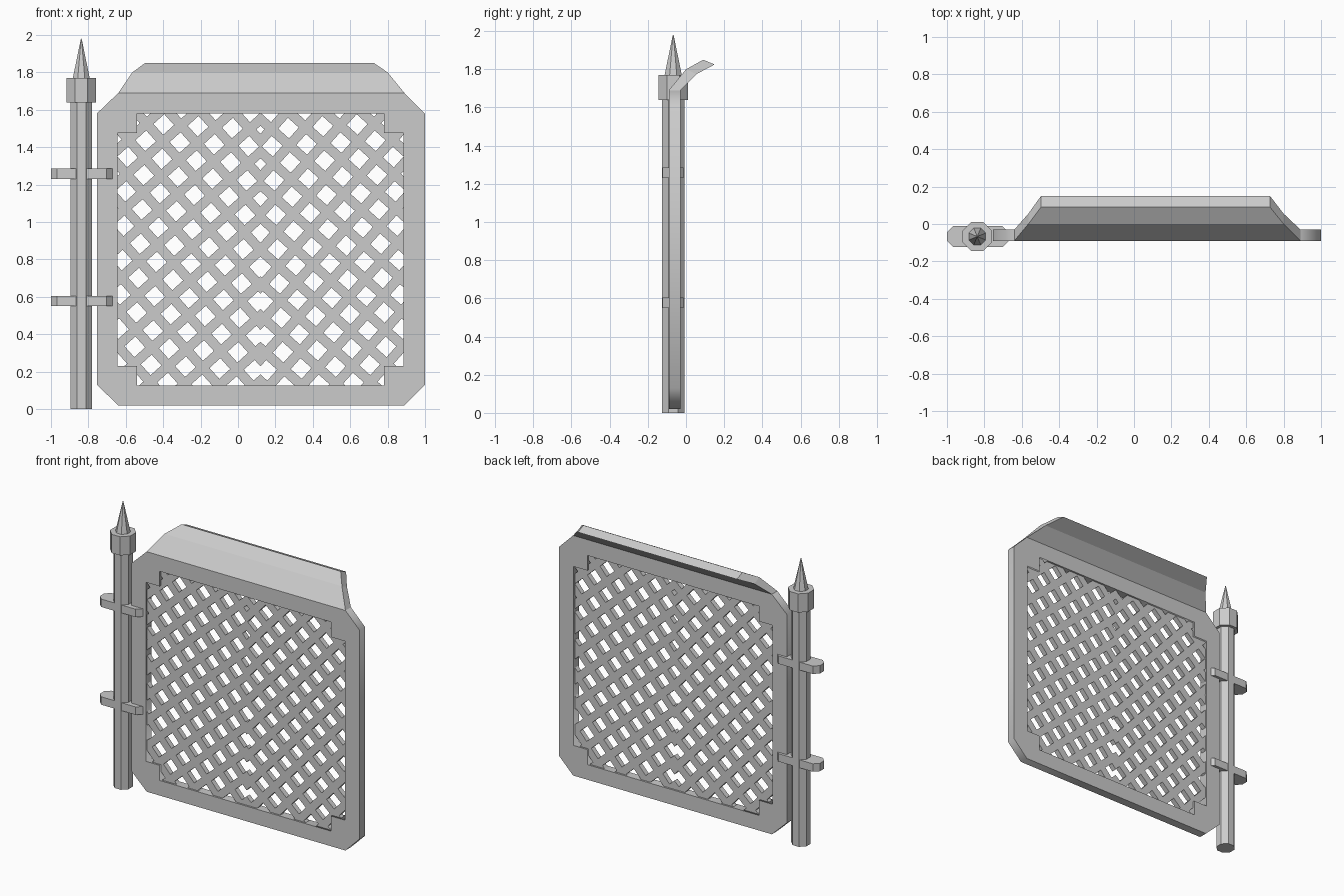
import bpy, bmesh, math
from mathutils import Matrix, Vector

if "Cube" in bpy.data.objects:
    bpy.data.objects.remove(bpy.data.objects["Cube"])

CX, CZ, FY = 0.12, 0.85, -0.06       # centre of the panel and its depth
PX, PY = -0.838, -0.067              # post axis


def add_mesh(name, bm):
    bmesh.ops.recalc_face_normals(bm, faces=bm.faces)
    me = bpy.data.meshes.new(name)
    bm.to_mesh(me)
    bm.free()
    ob = bpy.data.objects.new(name, me)
    bpy.context.collection.objects.link(ob)
    return ob


def octagon(name, apothem1, apothem2, z0, z1):
    """Eight-sided prism or cone on the post axis, flat side to the front."""
    bm = bmesh.new()
    k = 1 / math.cos(math.pi / 8)
    bmesh.ops.create_cone(bm, cap_ends=True, segments=8, radius1=apothem1 * k,
                          radius2=apothem2 * k, depth=z1 - z0,
                          matrix=Matrix.Translation((PX, PY, (z0 + z1) / 2))
                          @ Matrix.Rotation(math.pi / 8, 4, 'Z'))
    return add_mesh(name, bm)


# Hinge post, collar and spike
octagon("post", 0.058, 0.058, 0, 1.65)
octagon("post_collar", 0.078, 0.078, 1.64, 1.77)
octagon("post_spike", 0.045, 0.002, 1.77, 1.98)

# Two hinge brackets with chamfered ends
for name, z in (("lower_bracket", 0.55), ("upper_bracket", 1.23)):
    bm = bmesh.new()
    hx, hy, c = 0.165, 0.055, 0.032
    pts = [(-hx, -hy + c), (-hx + c, -hy), (hx - c, -hy), (hx, -hy + c),
           (hx, hy - c), (hx - c, hy), (-hx + c, hy), (-hx, hy - c)]
    f = bm.faces.new([bm.verts.new((x - 0.835, y + PY, z)) for x, y in pts])
    ext = bmesh.ops.extrude_face_region(bm, geom=[f])
    bmesh.ops.translate(bm, vec=(0, 0, 0.055),
                        verts=[v for v in ext["geom"] if isinstance(v, bmesh.types.BMVert)])
    add_mesh(name, bm)

# Frame: chamfered outline with a notched opening
outer = [(-0.64, 0.02), (0.89, 0.02), (1, 0.13), (1, 1.58),
         (0.89, 1.69), (-0.64, 1.69), (-0.755, 1.58), (-0.755, 0.13)]
L, R, B, T, n = -0.645, 0.885, 0.125, 1.58, 0.105
inner = [(L + n, B), (R - n, B), (R - n, B + n), (R, B + n),
         (R, T - n), (R - n, T - n), (R - n, T), (L + n, T),
         (L + n, T - n), (L, T - n), (L, B + n), (L + n, B + n)]
cu = bpy.data.curves.new("frame", 'CURVE')
cu.dimensions = '2D'
cu.fill_mode = 'BOTH'
cu.extrude = 0.03
for pts in (outer, inner):
    sp = cu.splines.new('POLY')
    sp.points.add(len(pts) - 1)
    for p, (x, z) in zip(sp.points, pts):
        p.co = (x, z, 0, 1)
    sp.use_cyclic_u = True
frame = bpy.data.objects.new("frame", cu)
bpy.context.collection.objects.link(frame)
frame.rotation_euler = (math.pi / 2, 0, 0)
frame.location = (0, FY, 0)
bpy.context.view_layer.objects.active = frame
frame.select_set(True)
bpy.ops.object.convert(target='MESH')

# Lattice: tilted square mesh for one half, mirrored on the centre line
bm = bmesh.new()
step, bar, count = 0.13, 0.052, 10
cuts = []
for i in range(-count, count + 1):
    cuts += [i * step - bar / 2, i * step + bar / 2]
grid = [[bm.verts.new((u, 0, v)) for v in cuts] for u in cuts]
for i in range(len(cuts) - 1):
    for j in range(len(cuts) - 1):
        if not (i % 2 and j % 2):
            bm.faces.new((grid[i][j], grid[i + 1][j], grid[i + 1][j + 1], grid[i][j + 1]))
bmesh.ops.rotate(bm, verts=bm.verts, matrix=Matrix.Rotation(math.radians(42), 3, 'Y'))
hw, hh = (R - L) / 2 + 0.01, (T - B) / 2 + 0.01
for co, no in (((0, 0, 0), (-1, 0, 0)), ((hw, 0, 0), (1, 0, 0)),
               ((0, 0, hh), (0, 0, 1)), ((0, 0, -hh), (0, 0, -1))):
    bmesh.ops.bisect_plane(bm, geom=bm.verts[:] + bm.edges[:] + bm.faces[:],
                           plane_co=Vector(co), plane_no=Vector(no), clear_outer=True)
lattice = add_mesh("lattice", bm)
lattice.location = (CX, FY, CZ)
mirror = lattice.modifiers.new("mirror", 'MIRROR')
mirror.use_axis = (True, False, False)
solid = lattice.modifiers.new("thickness", 'SOLIDIFY')
solid.thickness = 0.035
solid.offset = 0

# Top flap curving backwards and narrowing: (front y, z, back y, z, left x, right x)
rows = [(-0.09, 1.69, -0.03, 1.69, -0.64, 0.89),
        (0.0, 1.80, 0.055, 1.775, -0.565, 0.80),
        (0.09, 1.85, 0.15, 1.825, -0.497, 0.727)]
bm = bmesh.new()
rings = []
for yf, zf, yb, zb, x0, x1 in rows:
    rings.append([bm.verts.new(p) for p in
                  ((x0, yf, zf), (x1, yf, zf), (x1, yb, zb), (x0, yb, zb))])
for a, b in zip(rings, rings[1:]):
    for i in range(4):
        j = (i + 1) % 4
        bm.faces.new((a[i], a[j], b[j], b[i]))
bm.faces.new(rings[-1])
bm.faces.new(rings[0])
add_mesh("top_flap", bm)
